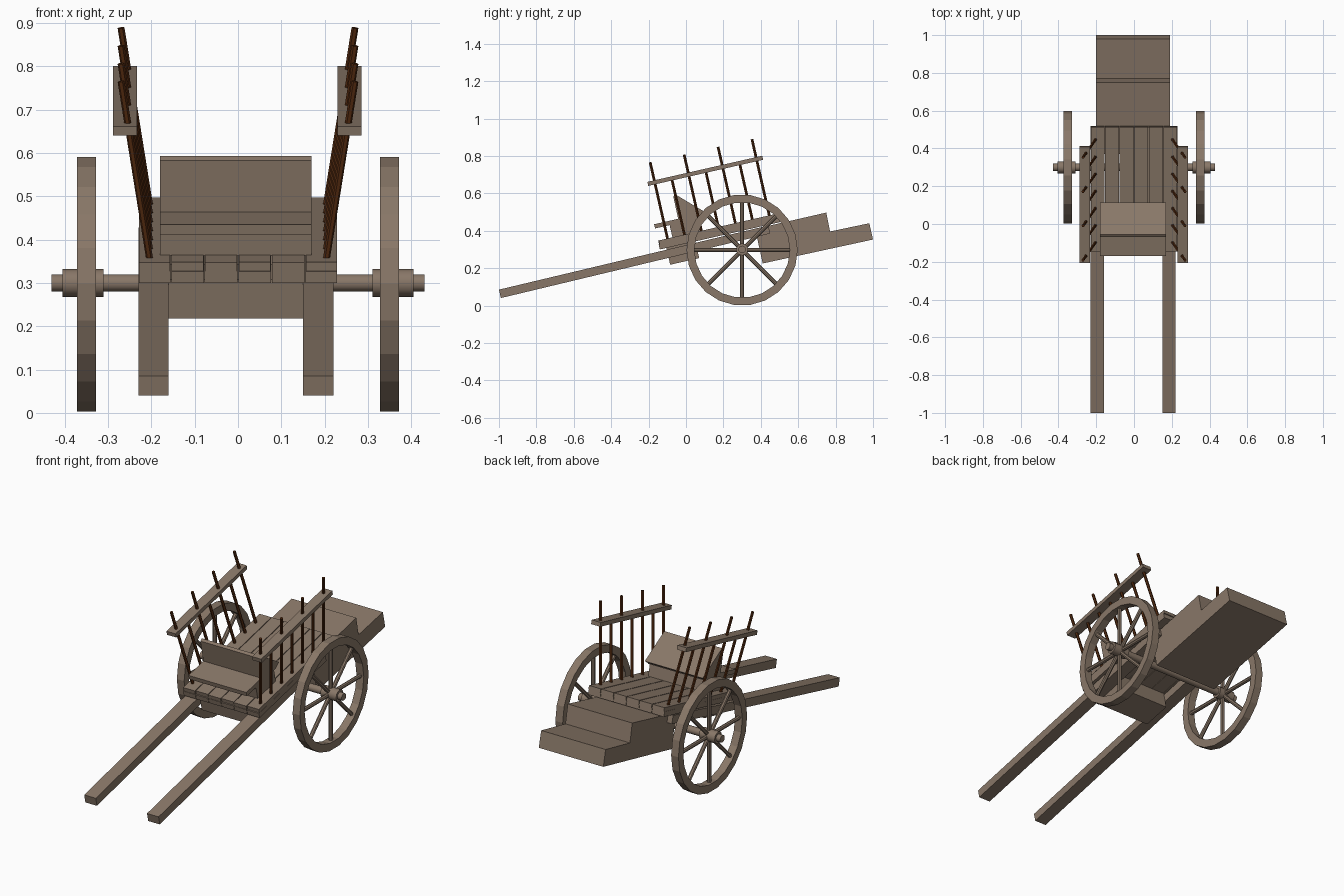
import bpy, bmesh, math
from mathutils import Vector, Matrix

if "Cube" in bpy.data.objects:
    bpy.data.objects.remove(bpy.data.objects["Cube"])

A = math.radians(12.8)          # tilt of the whole cart body
CY, CZ = 0.30, 0.297            # wheel centre


def material(name, rgb):
    m = bpy.data.materials.new(name)
    m.diffuse_color = (*rgb, 1)
    m.use_nodes = True
    m.node_tree.nodes["Principled BSDF"].inputs["Base Color"].default_value = m.diffuse_color
    return m


WOOD = material("weathered_wood", (0.25, 0.186, 0.138))
DARK = material("dark_brown_wood", (0.085, 0.023, 0.005))


def finish(name, bm, mat):
    bmesh.ops.recalc_face_normals(bm, faces=bm.faces[:])
    me = bpy.data.meshes.new(name)
    bm.to_mesh(me)
    bm.free()
    me.materials.append(mat)
    ob = bpy.data.objects.new(name, me)
    bpy.context.collection.objects.link(ob)
    return ob


def bed(s, h):
    """Bed coordinates (along, above the plank underside) to y, z."""
    return (-0.14 + s * math.cos(A) - h * math.sin(A),
            0.30 + s * math.sin(A) + h * math.cos(A))


def prism(name, x0, x1, pts, mat=WOOD):
    """Side profile in y, z stretched across x."""
    bm = bmesh.new()
    a = [bm.verts.new((x0, y, z)) for y, z in pts]
    b = [bm.verts.new((x1, y, z)) for y, z in pts]
    n = len(pts)
    bm.faces.new(a)
    bm.faces.new(b[::-1])
    for i in range(n):
        j = (i + 1) % n
        bm.faces.new((a[i], b[i], b[j], a[j]))
    return finish(name, bm, mat)


def slab(name, x0, x1, s0, s1, h0, h1):
    return prism(name, x0, x1, [bed(s0, h0), bed(s1, h0), bed(s1, h1), bed(s0, h1)])


def add_rod(bm, p, q, r, sides):
    p, q = Vector(p), Vector(q)
    d = q - p
    rot = d.to_track_quat('Z', 'Y').to_matrix().to_4x4()
    bmesh.ops.create_cone(bm, cap_ends=True, segments=sides, radius1=r, radius2=r,
                          depth=d.length, matrix=Matrix.Translation((p + q) / 2) @ rot)


def rod(name, p, q, r, sides=8, mat=WOOD, smooth=False):
    bm = bmesh.new()
    add_rod(bm, p, q, r, sides)
    ob = finish(name, bm, mat)
    if smooth:
        for f in ob.data.polygons:
            f.use_smooth = len(f.vertices) == 4
    return ob


# Long pulling shafts, running on under the bed
for side, x0 in (("left", -0.23), ("right", 0.15)):
    prism(side + "_shaft", x0, x0 + 0.07,
          [(-0.99, 0.04), (-1.0, 0.085), (0.44, 0.428), (0.45, 0.385)])

# Two layers of floor planks with thin gaps
edges = [-0.23, -0.155, -0.078, 0.0, 0.077, 0.155, 0.23]
for i in range(6):
    slab(f"lower_plank_{i}", edges[i] + 0.001, edges[i + 1] - 0.001, 0, 0.675, 0, 0.027)
    slab(f"upper_plank_{i}", edges[i] + 0.002, edges[i + 1] - 0.002,
         0.002 + 0.003 * (i % 2), 0.68, 0.027, 0.048)

# Cross block under the front, and stepped box at the rear
slab("front_cross_block", -0.16, 0.15, 0.036, 0.195, -0.092, 0.0)
prism("rear_step_box", -0.20, 0.19,
      [(0.41, 0.225), (1.0, 0.353), (0.98, 0.44), (0.77, 0.396), (0.75, 0.497), (0.37, 0.41)])

# Driver's bench
slab("seat_base", -0.18, 0.17, 0.08, 0.24, 0.045, 0.117)
slab("seat", -0.18, 0.17, 0.0, 0.26, 0.115, 0.138)
prism("seat_back", -0.18, 0.17,
      [(-0.068, 0.583), (-0.055, 0.593), (0.113, 0.493), (0.09, 0.475), (-0.04, 0.455)])

# Side racks: leaning stakes (every second one tall) and a rail
for side, k in (("left", -1), ("right", 1)):
    for i in range(7):
        s = 0.053 + 0.093 * i
        top = 0.465 if i % 2 == 0 else 0.362
        lean = lambda h: k * (0.197 + 0.157 * h)
        rod(f"{side}_stake_{i}", (lean(0.03), *bed(s, 0.03)), (lean(top), *bed(s, top)),
            0.008, 6, DARK)
    x0 = -0.288 if k < 0 else 0.23
    slab(side + "_rail", x0, x0 + 0.055, 0.015, 0.645, 0.345, 0.367)

# Axle
rod("axle", (-0.43, CY, CZ + 0.003), (0.43, CY, CZ + 0.003), 0.02, 12, smooth=True)

# Wheels: rim, hub and eight spokes
SEG = 22
for side, k in (("left", -1), ("right", 1)):
    bm = bmesh.new()
    rings = []
    for i in range(SEG):
        a = 2 * math.pi * (i + 0.5) / SEG - math.pi / 2
        rings.append([bm.verts.new((k * x, CY + r * math.cos(a), CZ + r * math.sin(a)))
                      for x, r in ((0.328, 0.297), (0.372, 0.297), (0.372, 0.255), (0.328, 0.255))])
    for i in range(SEG):
        p, q = rings[i], rings[(i + 1) % SEG]
        for j in range(4):
            n = (j + 1) % 4
            bm.faces.new((p[j], p[n], q[n], q[j]))
    finish(side + "_wheel_rim", bm, WOOD)
    rod(side + "_hub", (k * 0.31, CY, CZ + 0.003), (k * 0.405, CY, CZ + 0.003), 0.032, 12, smooth=True)
    bm = bmesh.new()
    for i in range(8):
        a = math.pi * i / 4
        d = Vector((0, math.cos(a), math.sin(a)))
        c = Vector((k * 0.35, CY, CZ))
        add_rod(bm, c + d * 0.02, c + d * 0.265, 0.011, 8)
    finish(side + "_spokes", bm, WOOD)
